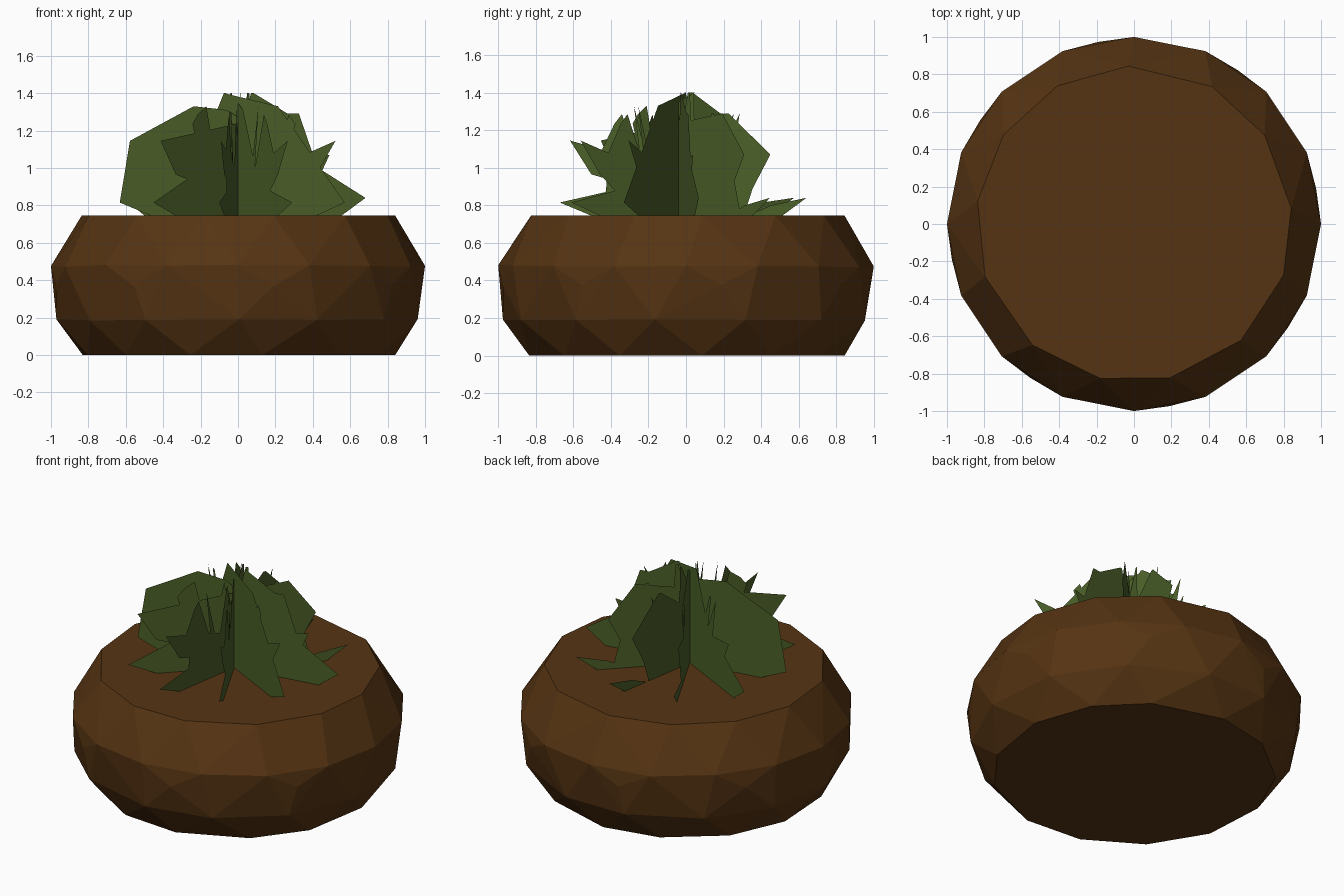
import bpy, bmesh, math, random

if "Cube" in bpy.data.objects:
    bpy.data.objects.remove(bpy.data.objects["Cube"])

random.seed(4)


def material(name, rgb):
    m = bpy.data.materials.new(name)
    m.diffuse_color = (*rgb, 1.0)
    m.use_nodes = True
    m.node_tree.nodes["Principled BSDF"].inputs["Base Color"].default_value = m.diffuse_color
    return m


def add_object(name, bm, mat):
    mesh = bpy.data.meshes.new(name)
    bm.to_mesh(mesh)
    bm.free()
    mesh.materials.append(mat)
    ob = bpy.data.objects.new(name, mesh)
    bpy.context.collection.objects.link(ob)
    return ob


brown = material("earth_brown", (0.092, 0.034, 0.0062))
green = material("grass_green", (0.070, 0.115, 0.021))

# Faceted round clod: hull around uneven rings
# (height, radius, sides, start angle in degrees, height jitter)
rings = [
    (0.745, 0.845, 13, 7, 0.0),
    (0.475, 1.0, 16, 0, 0.008),
    (0.375, 0.992, 8, 11, 0.008),
    (0.19, 0.975, 13, 20, 0.006),
    (0.0, 0.845, 13, 4, 0.0),
]
bm = bmesh.new()
for z, r, n, start, dz in rings:
    for i in range(n):
        a = math.radians(start) + math.tau * i / n
        if n == 13:
            a += random.uniform(-0.04, 0.04)
        bm.verts.new((r * math.cos(a), r * math.sin(a), z + random.uniform(-dz, dz)))
hull = bmesh.ops.convex_hull(bm, input=bm.verts[:])
bmesh.ops.delete(bm, geom=[v for v in bm.verts if not v.link_faces], context='VERTS')
bmesh.ops.dissolve_limit(bm, angle_limit=math.radians(1), verts=bm.verts[:], edges=bm.edges[:])
bmesh.ops.recalc_face_normals(bm, faces=bm.faces[:])
add_object("earth_clod", bm, brown)

# Flat fan of blades: (distance along sheet, height)
fan = [
    (-0.36, 0.70), (-0.64, 0.815), (-0.40, 0.80), (-0.33, 0.735),
    (-0.31, 0.81), (-0.385, 0.94), (-0.47, 0.965), (-0.585, 1.145),
    (-0.42, 1.08), (-0.285, 1.05), (-0.345, 1.235), (-0.305, 1.285),
    (-0.20, 1.0), (-0.24, 1.33), (-0.14, 0.92), (-0.06, 1.31),
    (-0.01, 1.05), (0.07, 1.4), (0.085, 1.4), (0.08, 1.0),
    (0.12, 0.945), (0.25, 1.29), (0.27, 1.29), (0.23, 1.08), (0.33, 1.29),
    (0.29, 1.04), (0.495, 1.07), (0.40, 0.89), (0.37, 0.80), (0.35, 0.735),
    (0.50, 0.80), (0.69, 0.84), (0.56, 0.745), (0.48, 0.70),
]

# Five upright sheets crossing at the middle
bm = bmesh.new()
for k in range(5):
    a = math.radians(9 + 36 * k)
    c, s = math.cos(a), math.sin(a)
    bm.faces.new([bm.verts.new((u * c, -0.04 + u * s, z)) for u, z in fan])
bmesh.ops.triangulate(bm, faces=bm.faces[:])
add_object("grass_tuft", bm, green)
